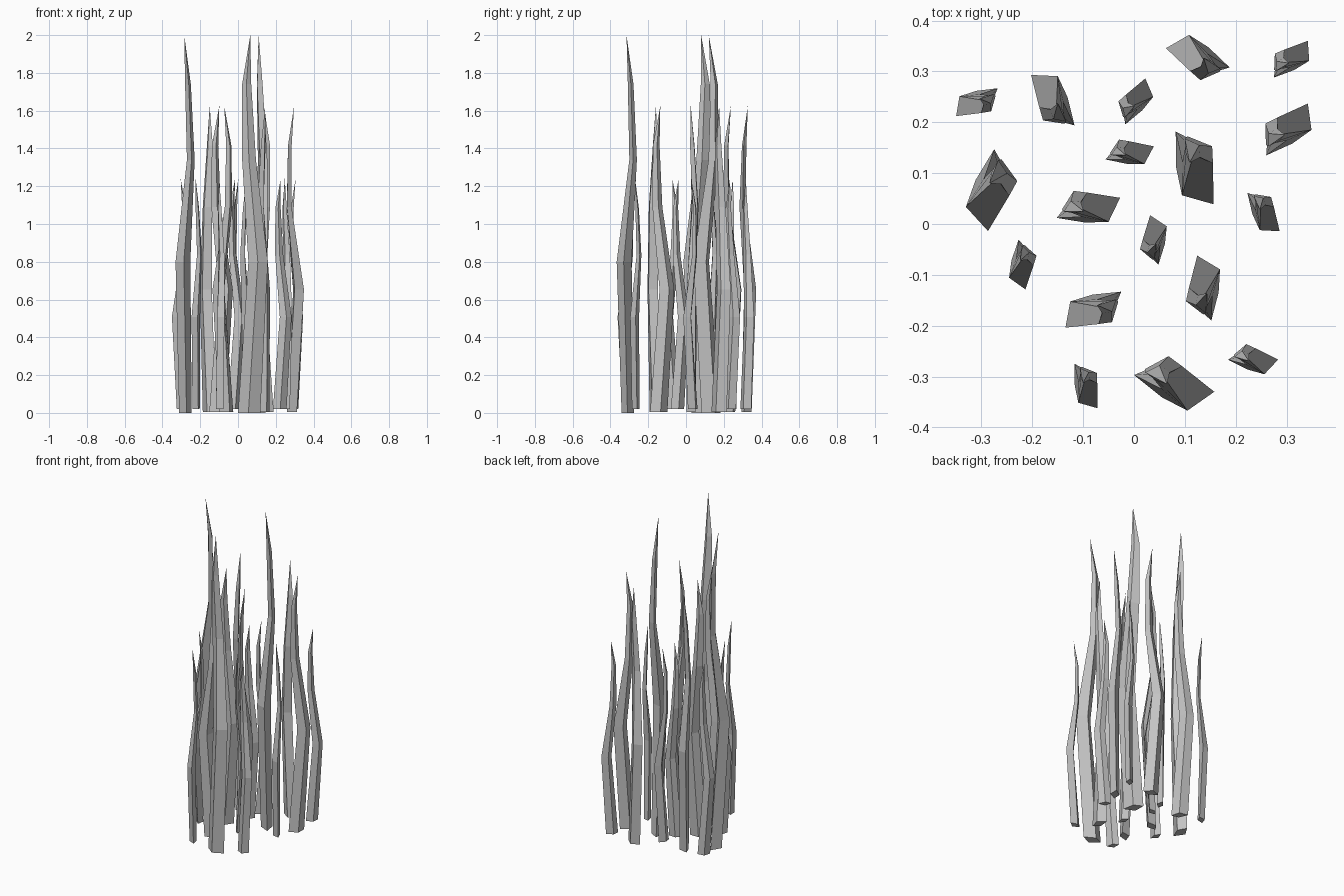
import bpy
import bmesh
import math
from mathutils import Matrix, Vector

if "Cube" in bpy.data.objects:
    bpy.data.objects.remove(bpy.data.objects["Cube"])

# One flat stone grey for every spike
grey = bpy.data.materials.new("stone_grey")
grey.diffuse_color = (0.55, 0.55, 0.55, 1.0)
grey.use_nodes = True
grey.node_tree.nodes["Principled BSDF"].inputs["Base Color"].default_value = grey.diffuse_color

# Four-sided cross-sections of a full-size spike, measured from its rear base corner
SECTIONS = [
    (0.00, [(0.0, 0.0), (0.055, 0.023), (0.118, -0.013), (0.055, -0.044)]),
    (0.80, [(0.055, -0.028), (0.105, 0.009), (0.158, -0.033), (0.105, -0.070)]),
    (1.34, [(0.022, 0.012), (0.068, 0.037), (0.095, 0.017), (0.058, -0.003)]),
    (1.74, [(0.022, 0.005), (0.050, 0.019), (0.070, 0.005), (0.044, -0.011)]),
]
TIP = (0.065, -0.018, 2.0)

# size name: (scale, lift)
SIZES = {"tall": (1.0, 0.0), "medium": (0.81, 0.005), "small": (0.61, 0.02)}

# size, rear corner x, rear corner y, turn in degrees
SPIKES = [
    ("tall", -0.275, 0.147, -82.5),
    ("tall", 0.0, -0.297, 0),
    ("tall", 0.082, 0.182, -50.7),
    ("medium", 0.188, 0.308, 175),
    ("medium", 0.26, 0.135, 63),
    ("medium", -0.117, 0.194, 142.5),
    ("medium", -0.152, 0.012, 29.4),
    ("medium", -0.025, -0.133, 224.6),
    ("medium", 0.152, -0.19, 114),
    ("small", 0.275, 0.288, 59),
    ("small", -0.268, 0.267, 225.6),
    ("small", -0.017, 0.196, 78.3),
    ("small", -0.056, 0.127, 27),
    ("small", 0.048, -0.08, 111.3),
    ("small", 0.223, 0.061, -38),
    ("small", -0.227, -0.031, -70.4),
    ("small", -0.117, -0.275, -50.7),
    ("small", 0.185, -0.267, 12),
]


def spike(name, size, x, y, turn):
    """Bent tapering spike, lofted through the sections to a point."""
    scale, lift = SIZES[size]
    bm = bmesh.new()
    rings = [[bm.verts.new((px, py, z)) for px, py in pts] for z, pts in SECTIONS]
    tip = bm.verts.new(TIP)
    bm.faces.new(rings[0])
    for low, high in zip(rings, rings[1:]):
        for i in range(4):
            j = (i + 1) % 4
            bm.faces.new((low[i], low[j], high[j], high[i]))
    for i in range(4):
        bm.faces.new((rings[-1][i], rings[-1][(i + 1) % 4], tip))
    bmesh.ops.recalc_face_normals(bm, faces=bm.faces)
    place = (Matrix.Translation(Vector((x, y, lift)))
             @ Matrix.Rotation(math.radians(turn), 4, 'Z')
             @ Matrix.Scale(scale, 4))
    bm.transform(place)
    mesh = bpy.data.meshes.new(name)
    bm.to_mesh(mesh)
    bm.free()
    mesh.materials.append(grey)
    obj = bpy.data.objects.new(name, mesh)
    bpy.context.collection.objects.link(obj)


# Scattered cluster of spikes
for n, (size, x, y, turn) in enumerate(SPIKES, 1):
    spike(f"{size}_spike_{n}", size, x, y, turn)
